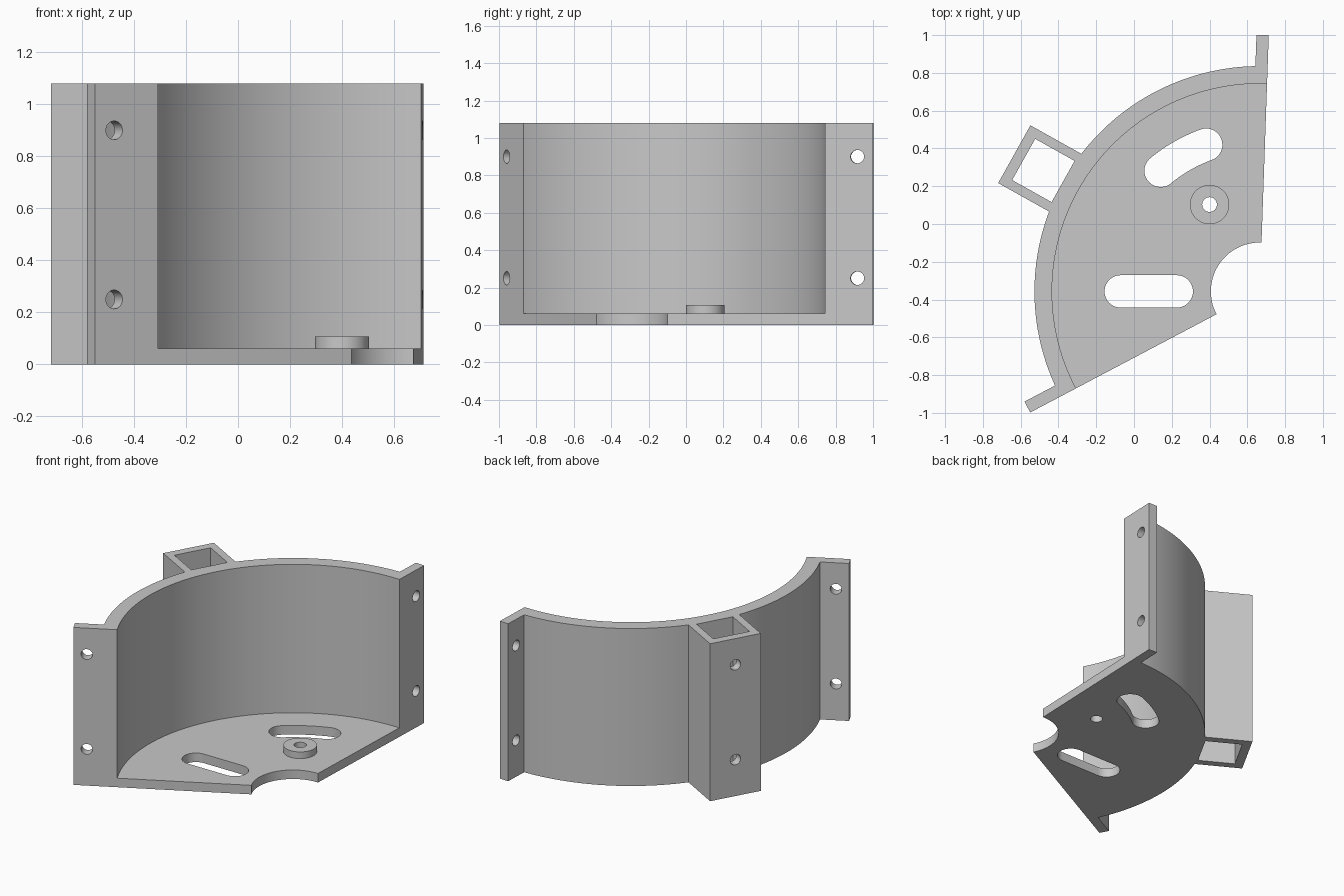
import bpy, bmesh
from math import radians, degrees, asin, cos, sin
from mathutils import Matrix, Vector

if "Cube" in bpy.data.objects:
    bpy.data.objects.remove(bpy.data.objects["Cube"])

# Main dimensions: every arc shares one centre
CENTRE = Vector((0.666, -0.357))
HEIGHT, FLOOR = 1.08, 0.062
HUB_R, INNER_R, OUTER_R = 0.259, 1.1, 1.193
START, END = 88.0, 207.8
START_TIP, END_TIP = 1.357, 1.374
TAB = 0.065
BOX_ANGLE, BOX_TIP, BOX_HALF = 150.8, 1.489, 0.175
HOLE_R = 0.036
HOLE_HEIGHTS = (0.25, 0.9)

grey = bpy.data.materials.new("plain_grey")
grey.use_nodes = True
colour = (0.58, 0.58, 0.58, 1)
grey.diffuse_color = colour
grey.node_tree.nodes["Principled BSDF"].inputs["Base Color"].default_value = colour


def polar(radius, angle, side=0.0, centre=CENTRE):
    """Point at a radius and angle, shifted sideways (counter-clockwise)."""
    a = radians(angle)
    return centre + radius * Vector((cos(a), sin(a))) + side * Vector((-sin(a), cos(a)))


def arc(radius, a0, a1, steps, centre=CENTRE):
    return [polar(radius, a0 + (a1 - a0) * i / steps, 0, centre) for i in range(steps + 1)]


def prism(name, outline, z0, z1):
    """Extrude a flat outline between two heights."""
    bm = bmesh.new()
    face = bm.faces.new([bm.verts.new((p.x, p.y, z0)) for p in outline])
    top = bmesh.ops.extrude_face_region(bm, geom=[face])["geom"]
    bmesh.ops.translate(bm, vec=(0, 0, z1 - z0),
                        verts=[v for v in top if isinstance(v, bmesh.types.BMVert)])
    bmesh.ops.recalc_face_normals(bm, faces=bm.faces)
    return finish(name, bm)


def finish(name, bm):
    mesh = bpy.data.meshes.new(name)
    bm.to_mesh(mesh)
    bm.free()
    mesh.materials.append(grey)
    obj = bpy.data.objects.new(name, mesh)
    bpy.context.collection.objects.link(obj)
    return obj


def drill(name, point, z, direction, length):
    """Horizontal round cutter centred on a point."""
    bm = bmesh.new()
    a = radians(direction)
    turn = Vector((cos(a), sin(a), 0)).to_track_quat('Z', 'Y').to_matrix().to_4x4()
    bmesh.ops.create_cone(bm, cap_ends=True, segments=32, radius1=HOLE_R, radius2=HOLE_R,
                          depth=length, matrix=Matrix.Translation((point.x, point.y, z)) @ turn)
    return finish(name, bm)


def cut(target, cutter):
    bpy.context.view_layer.objects.active = target
    mod = target.modifiers.new("cut", 'BOOLEAN')
    mod.operation, mod.solver, mod.object = 'DIFFERENCE', 'EXACT', cutter
    bpy.ops.object.modifier_apply(modifier=mod.name)


# Body outline: hub notch, end tabs, curved wall and the box on the back
tab_turn = degrees(asin(TAB / OUTER_R))
box_turn = degrees(asin(BOX_HALF / OUTER_R))
outline = arc(HUB_R, END, START, 32)
outline += [polar(START_TIP, START), polar(START_TIP, START, TAB)]
outline += arc(OUTER_R, START + tab_turn, BOX_ANGLE - box_turn, 40)
outline += [polar(BOX_TIP, BOX_ANGLE, -BOX_HALF), polar(BOX_TIP, BOX_ANGLE, BOX_HALF)]
outline += arc(OUTER_R, BOX_ANGLE + box_turn, END - tab_turn, 40)
outline += [polar(END_TIP, END, -TAB), polar(END_TIP, END)]
body = prism("bracket_body", outline, 0, HEIGHT)

# Cavity above the floor, open at both ends and at the hub
cavity = arc(INNER_R, END, START, 90)
cavity += [polar(INNER_R, START, -0.3), polar(-0.35, (START + END) / 2), polar(INNER_R, END, 0.3)]
cutters = [prism("cavity_cutter", cavity, FLOOR, HEIGHT + 0.2)]

# Vertical channel through the box
channel = [polar(r, BOX_ANGLE, s) for r, s in
           ((OUTER_R, -0.125), (1.432, -0.125), (1.432, 0.125), (OUTER_R, 0.125))]
cutters.append(prism("channel_cutter", channel, -0.2, HEIGHT + 0.2))

# Straight and curved slots in the floor
SLOT_R = 0.086
slot = (arc(SLOT_R, 90, 270, 20, Vector((-0.07, -0.357)))
        + arc(SLOT_R, 270, 450, 20, Vector((0.226, -0.357))))
cutters.append(prism("straight_slot_cutter", slot, -0.2, 0.3))
a0, a1, mid = 110.1, 129.4, 0.827
curved = (arc(mid + SLOT_R, a0, a1, 16)
          + arc(SLOT_R, a1, a1 + 180, 20, polar(mid, a1))[1:]
          + arc(mid - SLOT_R, a1, a0, 16)[1:]
          + arc(SLOT_R, a0 + 180, a0 + 360, 20, polar(mid, a0))[1:-1])
cutters.append(prism("curved_slot_cutter", curved, -0.2, 0.3))

# Bolt holes in both tabs and in the outer wall of the box
for z in HOLE_HEIGHTS:
    cutters.append(drill("start_tab_drill", polar(START_TIP - 0.083, START, TAB / 2), z, START + 90, 0.2))
    cutters.append(drill("end_tab_drill", polar(END_TIP - 0.083, END, -TAB / 2), z, END + 90, 0.2))
    cutters.append(drill("box_drill", polar(BOX_TIP, BOX_ANGLE), z, BOX_ANGLE, 0.2))

# Raised boss on the floor, with a hole through both
boss_at = Vector((0.4, 0.103))
boss = prism("floor_boss", arc(0.104, 0, 360, 48, boss_at)[:-1], FLOOR, 0.108)
boss_drill = prism("boss_drill", arc(0.039, 0, 360, 32, boss_at)[:-1], -0.2, 0.3)
cut(boss, boss_drill)
cutters.append(boss_drill)

for cutter in cutters:
    cut(body, cutter)
    bpy.data.objects.remove(cutter)

# Smooth the curves, keep the edges crisp
bpy.ops.object.select_all(action='DESELECT')
for obj in (body, boss):
    obj.select_set(True)
bpy.context.view_layer.objects.active = body
bpy.ops.object.shade_smooth_by_angle(angle=radians(25))
